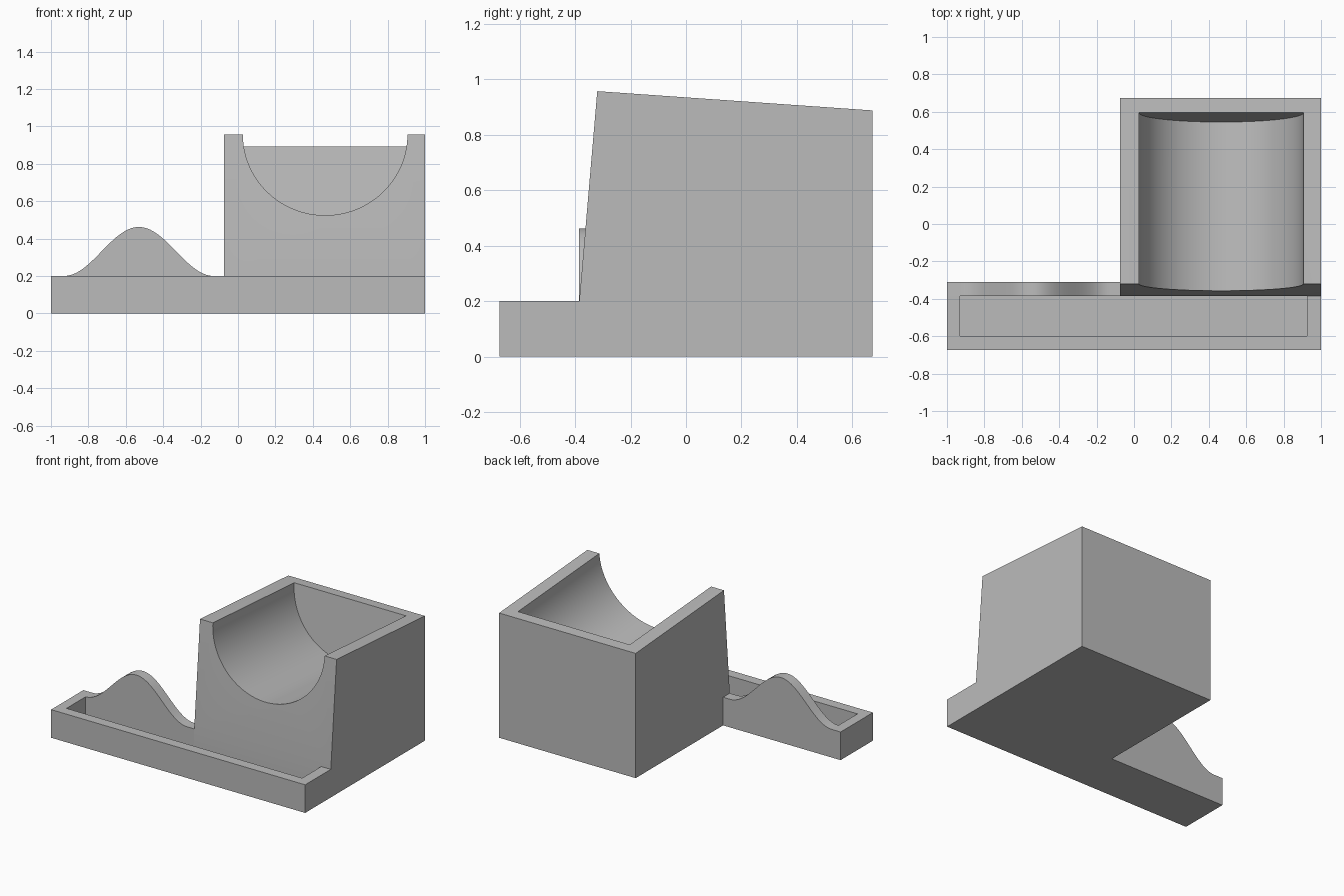
import bpy, bmesh, math

if "Cube" in bpy.data.objects:
    bpy.data.objects.remove(bpy.data.objects["Cube"])

grey = bpy.data.materials.new("plain grey")
grey.use_nodes = True
grey.diffuse_color = (0.5, 0.5, 0.5, 1)
grey.node_tree.nodes["Principled BSDF"].inputs["Base Color"].default_value = (0.5, 0.5, 0.5, 1)


def loft(name, ring_a, ring_b):
    """Solid between two matching outlines."""
    bm = bmesh.new()
    a = [bm.verts.new(p) for p in ring_a]
    b = [bm.verts.new(p) for p in ring_b]
    bm.faces.new(a)
    bm.faces.new(b[::-1])
    for i in range(len(a)):
        j = (i + 1) % len(a)
        bm.faces.new((a[j], a[i], b[i], b[j]))
    bmesh.ops.recalc_face_normals(bm, faces=bm.faces)
    mesh = bpy.data.meshes.new(name)
    bm.to_mesh(mesh)
    bm.free()
    mesh.materials.append(grey)
    obj = bpy.data.objects.new(name, mesh)
    bpy.context.collection.objects.link(obj)
    return obj


def box(name, x0, x1, y0, y1, z0, z1):
    outline = [(x0, y0), (x1, y0), (x1, y1), (x0, y1)]
    return loft(name, [(x, y, z0) for x, y in outline], [(x, y, z1) for x, y in outline])


def select_only(obj):
    bpy.ops.object.select_all(action="DESELECT")
    obj.select_set(True)
    bpy.context.view_layer.objects.active = obj


def cut(obj, cutter):
    mod = obj.modifiers.new("cut", "BOOLEAN")
    mod.operation = "DIFFERENCE"
    mod.solver = "EXACT"
    mod.object = cutter
    select_only(obj)
    bpy.ops.object.modifier_apply(modifier=mod.name)
    bpy.data.objects.remove(cutter)


def smooth(obj):
    select_only(obj)
    bpy.ops.object.shade_smooth_by_angle(angle=math.radians(30))


FRONT, JOIN, BACK = -0.673, -0.385, 0.673
TRAY_TOP, BLOCK_LEFT = 0.2, -0.075


def block_top(y):
    return 0.957 - 0.07 * (y + 0.32)


# Shallow tray along the front, its recess closed behind by the other parts
tray = box("tray", -1, 1, FRONT, JOIN, 0, TRAY_TOP)
cut(tray, box("tray_cutter", -0.93, 0.925, -0.6, JOIN + 0.1, 0.07, 0.4))

# Curved crest behind the tray
steps = 40
crest = [(-1, 0), (BLOCK_LEFT, 0), (BLOCK_LEFT, TRAY_TOP)]
for i in range(steps + 1):
    t = 1 - 2 * i / steps
    crest.append((-0.53 + 0.4 * t, TRAY_TOP + 0.131 * (1 + math.cos(math.pi * t))))
crest.append((-1, TRAY_TOP))
back_crest = loft("back_crest", [(x, JOIN, z) for x, z in crest],
                  [(x, -0.31, z) for x, z in crest])
smooth(back_crest)

# Large block with leaning front and sloping top
side = [(JOIN, 0), (BACK, 0), (BACK, block_top(BACK)), (-0.32, block_top(-0.32)), (JOIN, TRAY_TOP)]
block = loft("cradle_block", [(BLOCK_LEFT, y, z) for y, z in side], [(1, y, z) for y, z in side])

# Round trough parallel to the sloping top, open at the front
radius, centre, segments = 0.44, 0.466, 64
arc = [(centre + radius, -0.2), (centre - radius, -0.2)]
for i in range(segments + 1):
    a = math.pi * i / segments
    arc.append((centre - radius * math.cos(a), 0.435 * math.sin(a)))


def trough_ring(y_top, lean):
    ring = []
    for x, depth in arc:
        y = y_top - lean * depth
        ring.append((x, y, block_top(y) - depth))
    return ring


cut(block, loft("trough_cutter", trough_ring(-0.6, 0), trough_ring(0.595, 0.115)))
smooth(block)
